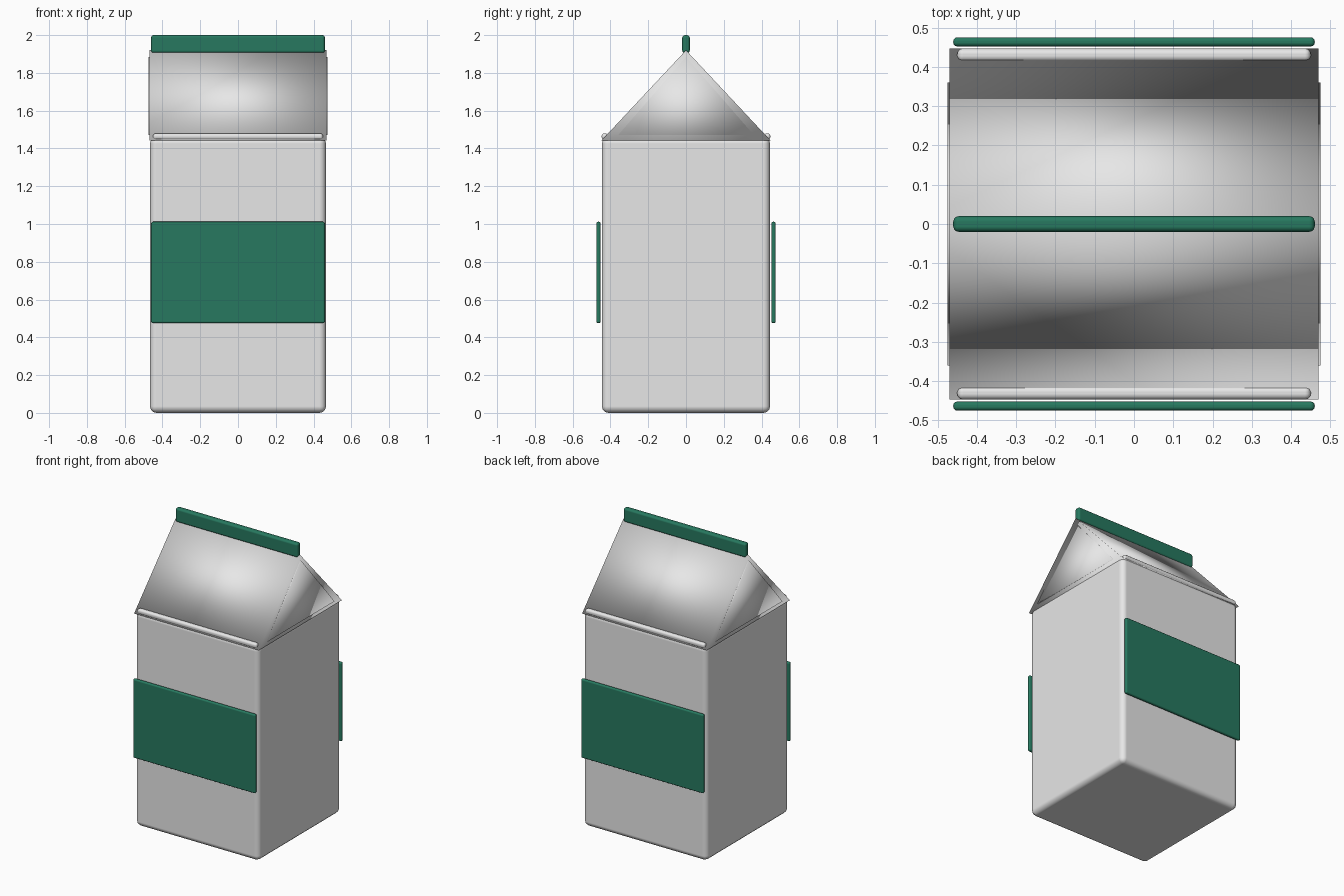
import bpy
import bmesh

old = bpy.data.objects.get("Cube")
if old:
    bpy.data.objects.remove(old, do_unlink=True)


def make_material(name, rgb):
    mat = bpy.data.materials.new(name)
    mat.use_nodes = True
    mat.diffuse_color = (*rgb, 1)
    mat.node_tree.nodes["Principled BSDF"].inputs["Base Color"].default_value = (*rgb, 1)
    return mat


card = make_material("pale grey card", (0.8, 0.8, 0.8))
fold_white = make_material("white fold", (0.9, 0.9, 0.9))
green = make_material("dark green", (0.02, 0.19, 0.115))


def finish(name, bm, mat):
    bmesh.ops.recalc_face_normals(bm, faces=bm.faces)
    mesh = bpy.data.meshes.new(name)
    bm.to_mesh(mesh)
    bm.free()
    mesh.materials.append(mat)
    for poly in mesh.polygons:
        poly.use_smooth = True
    obj = bpy.data.objects.new(name, mesh)
    bpy.context.collection.objects.link(obj)
    return obj


def rounded_box(name, low, high, radius, mat, segments=3):
    bm = bmesh.new()
    bmesh.ops.create_cube(bm, size=1)
    for v in bm.verts:
        v.co = [h if c > 0 else l for c, l, h in zip(v.co, low, high)]
    obj = finish(name, bm, mat)
    bevel = obj.modifiers.new("rounded edges", "BEVEL")
    bevel.width = radius
    bevel.segments = segments
    bevel.limit_method = "NONE"
    bevel.harden_normals = True
    return obj


def triangle_prism(name, x0, x1, half_width, base, apex, mat):
    bm = bmesh.new()
    profile = [(-half_width, base), (half_width, base), (0, apex)]
    face = bm.faces.new([bm.verts.new((x0, y, z)) for y, z in profile])
    moved = bmesh.ops.extrude_face_region(bm, geom=[face])["geom"]
    for v in moved:
        if isinstance(v, bmesh.types.BMVert):
            v.co.x = x1
    return finish(name, bm, mat)


# Carton body and gabled top
rounded_box("carton_body", (-0.466, -0.445, 0), (0.466, 0.445, 1.46), 0.035, card)
triangle_prism("gable_roof", -0.469, 0.469, 0.447, 1.443, 1.92, card)

# Folded triangular panels on the gable ends
for side, label in ((-1, "right"), (1, "left")):
    triangle_prism(label + "_gable_fold", side * 0.462, side * 0.474, 0.36, 1.47, 1.885, card)

# Sealed ridge along the top
rounded_box("ridge_seal", (-0.46, -0.02, 1.905), (0.46, 0.02, 2), 0.014, green)

# Label panels and eave folds on the front and back
for side, label in ((-1, "front"), (1, "back")):
    y0, y1 = sorted((side * 0.452, side * 0.475))
    rounded_box(label + "_label", (-0.46, y0, 0.475), (0.46, y1, 1.012), 0.01, green)
    y0, y1 = sorted((side * 0.413, side * 0.447))
    rounded_box(label + "_eave_fold", (-0.45, y0, 1.446), (0.45, y1, 1.48), 0.015, fold_white)
